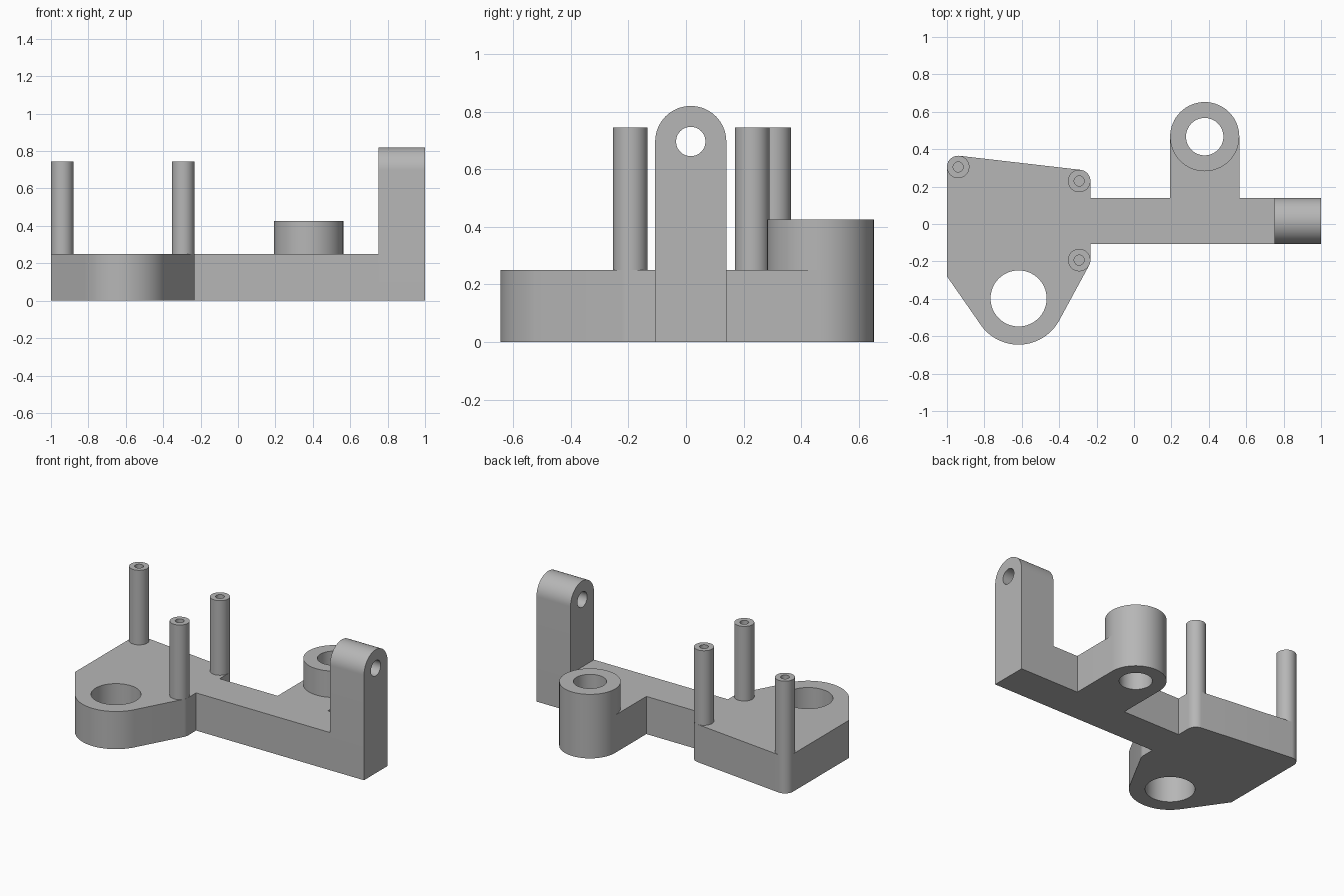
import bpy
import bmesh
from math import cos, sin, pi, radians
from mathutils import Vector

default = bpy.data.objects.get("Cube")
if default:
    bpy.data.objects.remove(default, do_unlink=True)

GREY = (0.47, 0.47, 0.47, 1.0)
mat = bpy.data.materials.new("plain grey")
mat.use_nodes = True
mat.diffuse_color = GREY
mat.node_tree.nodes["Principled BSDF"].inputs["Base Color"].default_value = GREY


def arc(center, r, start=0, end=360, n=64):
    """Points on an arc; a full circle omits the repeated end point."""
    count = n if end - start == 360 else n + 1
    angles = [radians(start + (end - start) * i / n) for i in range(count)]
    return [(center[0] + r * cos(a), center[1] + r * sin(a)) for a in angles]


def hull(points):
    """Convex outline around a set of 2D points."""
    def half(pts):
        out = []
        for p in pts:
            while len(out) > 1 and ((out[-1][0] - out[-2][0]) * (p[1] - out[-2][1])
                                    - (out[-1][1] - out[-2][1]) * (p[0] - out[-2][0])) <= 1e-9:
                out.pop()
            out.append(p)
        return out[:-1]
    pts = sorted(set(points))
    return half(pts) + half(pts[::-1])


def prism(name, outline, low, high, holes=(), along_x=False):
    """Extrude an outline with through holes along z, or along x."""
    bm = bmesh.new()
    edges = []
    for loop in (outline, *holes):
        verts = [bm.verts.new((low, u, v) if along_x else (u, v, low)) for u, v in loop]
        edges += [bm.edges.new((a, b)) for a, b in zip(verts, verts[1:] + verts[:1])]
    bmesh.ops.triangle_fill(bm, edges=edges, use_beauty=True)
    grown = bmesh.ops.extrude_face_region(bm, geom=bm.faces[:], use_keep_orig=True)
    axis = Vector((1, 0, 0)) if along_x else Vector((0, 0, 1))
    moved = [g for g in grown["geom"] if isinstance(g, bmesh.types.BMVert)]
    bmesh.ops.translate(bm, verts=moved, vec=axis * (high - low))
    bmesh.ops.recalc_face_normals(bm, faces=bm.faces[:])
    mesh = bpy.data.meshes.new(name)
    bm.to_mesh(mesh)
    bm.free()
    mesh.materials.append(mat)
    obj = bpy.data.objects.new(name, mesh)
    bpy.context.collection.objects.link(obj)
    bpy.ops.object.select_all(action="DESELECT")
    obj.select_set(True)
    bpy.context.view_layer.objects.active = obj
    bpy.ops.object.shade_smooth_by_angle(angle=radians(25))
    return obj


DECK = 0.25
POST_R = 0.06
posts = {"rear_outer_post": (-0.94, 0.305),
         "rear_inner_post": (-0.293, 0.23),
         "front_inner_post": (-0.293, -0.193)}

# Base plate wrapped around the posts and the large eye
eye = (-0.617, -0.398)
rim = [(-1.0, -0.28)] + arc(eye, 0.247, n=96)
for spot in posts.values():
    rim += arc(spot, POST_R)
prism("base_plate", hull(rim), 0, DECK, [arc(eye, 0.15)])

# Hollow posts
for name, spot in posts.items():
    prism(name, arc(spot, POST_R, n=48), DECK, 0.745, [arc(spot, 0.027, n=32)])

# Arm with a rounded side branch
FRONT, BACK = -0.107, 0.14
boss, boss_r = (0.378, 0.467), 0.185
bore = arc(boss, 0.1)
arm = [(-0.233, FRONT), (0.75, FRONT), (0.75, BACK), (boss[0] + boss_r, BACK)]
arm += arc(boss, boss_r, 0, 180, 32)
arm += [(boss[0] - boss_r, BACK), (-0.233, BACK)]
prism("arm", arm, 0, DECK, [bore])
prism("boss_ring", arc(boss, boss_r), DECK, 0.425, [bore])

# Upright end lug with a rounded top and a cross hole
lug_r = (BACK - FRONT) / 2
pivot = ((FRONT + BACK) / 2, 0.82 - lug_r)
lug = [(FRONT, 0), (BACK, 0)] + arc(pivot, lug_r, 0, 180, 32)
prism("end_lug", lug, 0.75, 1.0, [arc(pivot, 0.051, n=48)], along_x=True)
